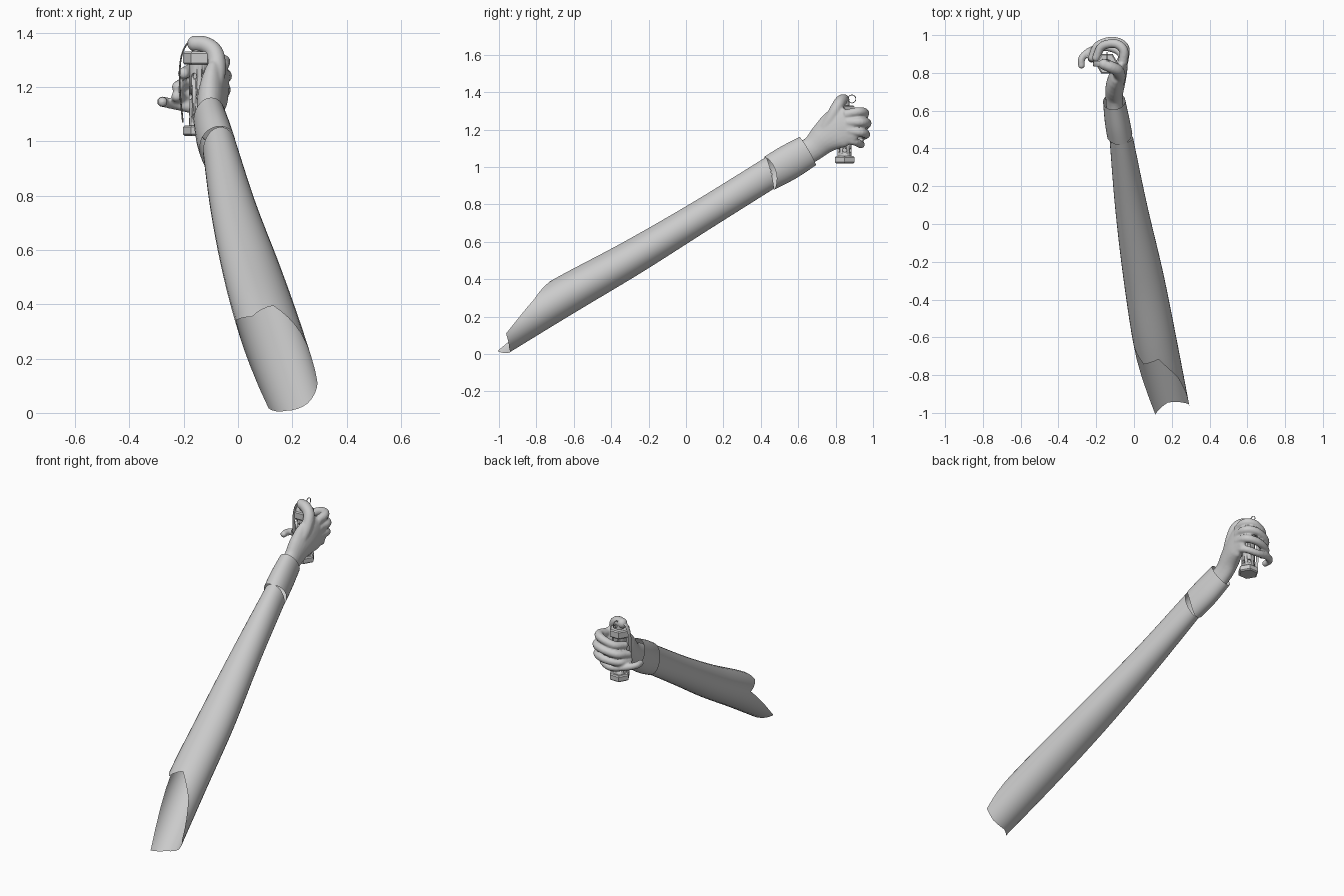
import bpy, bmesh, math
from mathutils import Vector, Matrix

if "Cube" in bpy.data.objects:
    bpy.data.objects.remove(bpy.data.objects["Cube"])

grey = bpy.data.materials.new("plain grey")
grey.use_nodes = True
COLOUR = (0.6, 0.6, 0.6, 1)
grey.diffuse_color = COLOUR
grey.node_tree.nodes["Principled BSDF"].inputs["Base Color"].default_value = COLOUR

GX, GY = -0.143, 0.848      # axis of the canister


def finish(name, bm, angle=40):
    mesh = bpy.data.meshes.new(name)
    bm.to_mesh(mesh)
    bm.free()
    ob = bpy.data.objects.new(name, mesh)
    bpy.context.collection.objects.link(ob)
    mesh.materials.append(grey)
    select(ob)
    bpy.ops.object.shade_smooth_by_angle(angle=math.radians(angle))
    return ob


def select(*obs):
    bpy.ops.object.select_all(action='DESELECT')
    for ob in obs:
        ob.select_set(True)
    bpy.context.view_layer.objects.active = obs[0]


def spline(stations, t):
    """Smooth curve through (x, y, z, half width, half height) rows, t in 0..1."""
    p = [list(s) for s in stations]
    p = [[2 * a - b for a, b in zip(p[0], p[1])]] + p
    p.append([2 * a - b for a, b in zip(p[-1], p[-2])])
    n = len(stations) - 1
    k = min(max(int(t * n), 0), n - 1)
    f = t * n - k
    return [b + 0.5 * f * (c - a + f * (2 * a - 5 * b + 4 * c - d + f * (3 * (b - c) + d - a)))
            for a, b, c, d in zip(*p[k:k + 4])]


def loft(name, stations, sides=20, steps=16, start=None, end=None, caps=False, ref=(0, 0, 1)):
    """Elliptical tube; start and end may vary the trim around the section."""
    bm = bmesh.new()
    grid = []
    for i in range(steps + 1):
        row = []
        for j in range(sides):
            ang = 2 * math.pi * j / sides
            t0 = start(ang) if start else 0
            t1 = end(ang) if end else 1
            t = t0 + (t1 - t0) * i / steps
            x, y, z, w, h = spline(stations, t)
            d = Vector(spline(stations, t + .01)[:3]) - Vector(spline(stations, t - .01)[:3])
            d.normalize()
            s = d.cross(Vector(ref)).normalized()
            u = s.cross(d)
            row.append(bm.verts.new(Vector((x, y, z)) + s * w * math.cos(ang) + u * h * math.sin(ang)))
        grid.append(row)
    for a, b in zip(grid, grid[1:]):
        for j in range(sides):
            k = (j + 1) % sides
            bm.faces.new((a[j], b[j], b[k], a[k]))
    if caps:
        bm.faces.new(grid[0])
        bm.faces.new(grid[-1][::-1])
    return finish(name, bm)


def digit(name, points, r, ref=(0, 0, 1)):
    """Rounded finger tapering slightly to its tip."""
    n = len(points) - 1
    rows = [(*p, r * (1 - .15 * i / n), r * (1 - .15 * i / n)) for i, p in enumerate(points)]
    ob = loft(name, rows, 14, 20, caps=True, ref=ref)
    bm = bmesh.new()
    bmesh.ops.create_uvsphere(bm, u_segments=14, v_segments=8, radius=r * .86,
                              matrix=Matrix.Translation(points[-1]))
    return [ob, finish(name + "_tip", bm)]


# Sleeve, cut open and ragged at the shoulder end
RIM = [-.985, -.79, -.665, -.69, -.6, -1.03, -1.0, -1.0]


def shoulder_rim(ang):
    f = ang / (2 * math.pi) * len(RIM)
    k = int(f)
    y = RIM[k % 8] + (RIM[(k + 1) % 8] - RIM[k % 8]) * (f - k)
    return (y + 1.05) / 1.52


loft("sleeve", [(.2, -1.05, .07, .108, .108), (.12, -.67, .30, .115, .106),
                (.052, -.29, .515, .107, .095), (-.015, .09, .745, .085, .085),
                (-.07, .47, .982, .061, .083)],
     sides=32, steps=28, start=shoulder_rim, end=lambda a: .985 + .015 * math.sin(a))

# Glove cuff
loft("glove_cuff", [(-.068, .43, .957, .067, .089), (-.088, .54, 1.02, .066, .094),
                    (-.105, .65, 1.085, .059, .088)],
     sides=32, steps=10, start=lambda a: .12 + .08 * math.sin(a) + .05 * math.cos(2 * a))

# Hand: palm, fingers and thumb fused into one smooth surface
parts = [loft("palm", [(-.1, .6, 1.055, .046, .07), (-.105, .68, 1.1, .046, .068),
                       (-.098, .74, 1.155, .05, .085), (-.078, .81, 1.205, .042, .108),
                       (-.058, .875, 1.225, .026, .092), (-.055, .9, 1.235, .016, .07)],
              sides=24, caps=True)]
FINGERS = {
    "index": ([(-.06, .85, 1.28), (-.055, .92, 1.295), (-.1, .955, 1.29),
               (-.17, .94, 1.265), (-.2, .88, 1.25)], .026),
    "middle": ([(-.055, .86, 1.24), (-.05, .935, 1.24), (-.11, .968, 1.235),
                (-.19, .945, 1.215), (-.222, .88, 1.2)], .026),
    "ring": ([(-.055, .86, 1.195), (-.055, .935, 1.185), (-.12, .962, 1.175),
              (-.2, .935, 1.165), (-.225, .875, 1.165)], .025),
    "little": ([(-.065, .84, 1.15), (-.07, .905, 1.135), (-.14, .935, 1.12),
                (-.225, .92, 1.135), (-.275, .88, 1.145), (-.278, .84, 1.145)], .022),
}
for name, (points, r) in FINGERS.items():
    parts += digit(name + "_finger", points, r)
parts += digit("thumb", [(-.095, .72, 1.17), (-.078, .775, 1.26), (-.085, .81, 1.325),
                         (-.12, .83, 1.355), (-.158, .845, 1.36)], .035, (0, 1, 0))
select(*parts)
bpy.ops.object.join()
hand = bpy.context.object
hand.name = "hand"
remesh = hand.modifiers.new("fuse", 'REMESH')
remesh.mode = 'VOXEL'
remesh.voxel_size = .006
remesh.use_smooth_shade = True
smooth = hand.modifiers.new("soften", 'SMOOTH')
smooth.factor = .5
smooth.iterations = 4


# Canister: vented tube between two hexagonal ends
def drum(name, z0, z1, r, sides, bevel=0, r2=None):
    bm = bmesh.new()
    bmesh.ops.create_cone(bm, cap_ends=True, segments=sides, radius1=r, radius2=r2 or r, depth=z1 - z0,
                          matrix=Matrix.Translation((GX, GY, (z0 + z1) / 2)) @ Matrix.Rotation(math.pi / 2, 4, 'Z'))
    if bevel:
        rims = [e for e in bm.edges if abs(e.verts[0].co.z - e.verts[1].co.z) < 1e-4]
        bmesh.ops.bevel(bm, geom=rims, offset=bevel, segments=1, affect='EDGES')
    return finish(name, bm, 30)


body = drum("canister_body", 1.05, 1.29, .038, 32)
bm = bmesh.new()
for row in range(3):
    for k in range(6):
        turn = Matrix.Rotation(math.pi / 3 * (k + row % 2 / 2), 4, 'Z')
        place = Matrix.Translation((GX, GY, 1.09 + .075 * row)) @ turn
        bmesh.ops.create_cone(bm, cap_ends=True, segments=14, radius1=.011, radius2=.011, depth=.03,
                              matrix=place @ Matrix.Translation((.04, 0, 0)) @ Matrix.Rotation(math.pi / 2, 4, 'Y'))
cutter = finish("vent_cutter", bm)
cutter.hide_render = True
cut = body.modifiers.new("vents", 'BOOLEAN')
cut.operation = 'DIFFERENCE'
cut.object = cutter
cut.solver = 'EXACT'
select(body)
bpy.ops.object.modifier_apply(modifier=cut.name)
bpy.data.objects.remove(cutter)

drum("bottom_nut", 1.02, 1.058, .06, 6, .006)
drum("top_nut", 1.283, 1.33, .06, 6, .006)
drum("fuse_neck", 1.33, 1.352, .026, 20)
drum("fuse_head", 1.352, 1.378, .02, 20, .003)

# Safety lever, pin and ring
loft("safety_lever", [(GX, GY, 1.374, .003, .014), (-.185, GY, 1.362, .003, .014),
                      (-.211, GY, 1.3, .003, .014), (-.214, GY, 1.19, .003, .013),
                      (-.203, GY, 1.07, .003, .011)],
     sides=8, steps=20, caps=True, ref=(0, 1, 0))
loft("safety_pin", [(GX, .815, 1.362, .004, .004), (GX, .868, 1.362, .004, .004)],
     sides=10, steps=1, caps=True)
bpy.ops.mesh.primitive_torus_add(major_segments=28, minor_segments=8, major_radius=.021, minor_radius=.0022,
                                 location=(GX, .887, 1.364), rotation=(0, math.pi / 2, 0))
ring = bpy.context.object
ring.name = "pull_ring"
ring.data.materials.append(grey)
bpy.ops.object.shade_smooth_by_angle(angle=math.radians(60))
